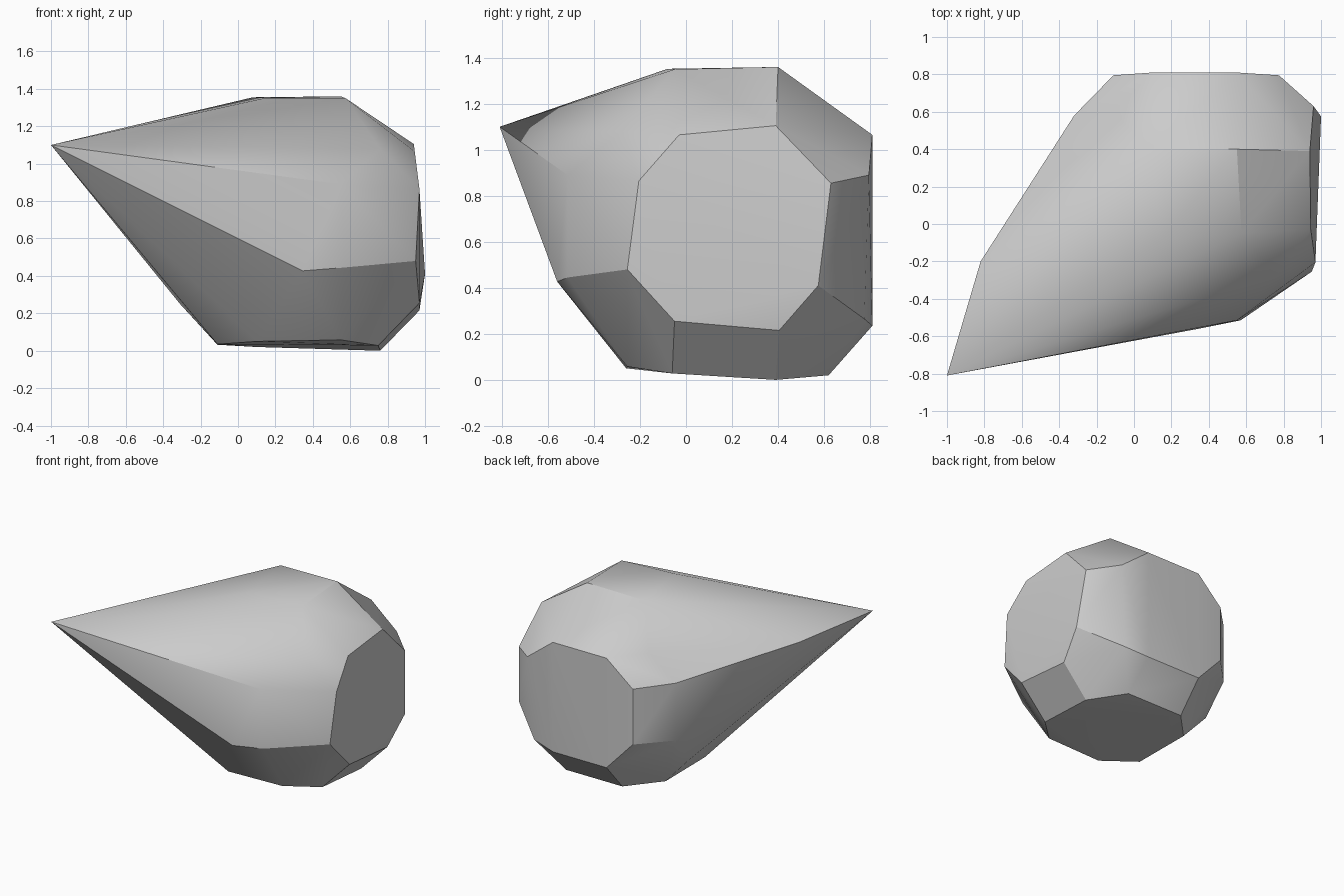
import bpy
import bmesh
import math
from mathutils import Vector

# Remove the default cube only
default_cube = bpy.data.objects.get("Cube")
if default_cube:
    bpy.data.objects.remove(default_cube, do_unlink=True)


def make_material(name, color):
    material = bpy.data.materials.new(name)
    material.use_nodes = True
    material.diffuse_color = color
    shader = material.node_tree.nodes["Principled BSDF"]
    shader.inputs["Base Color"].default_value = color
    return material


def make_hull(name, corners, material):
    """Wrap a tight faceted skin around the corner points."""
    mesh = bpy.data.meshes.new(name)
    stone = bpy.data.objects.new(name, mesh)
    bpy.context.collection.objects.link(stone)
    bm = bmesh.new()
    for corner in corners:
        bm.verts.new(Vector(corner))
    bmesh.ops.convex_hull(bm, input=bm.verts[:])
    loose = [vert for vert in bm.verts if not vert.link_faces]
    bmesh.ops.delete(bm, geom=loose, context='VERTS')
    # Merge nearly flat triangles into clean facets
    bmesh.ops.dissolve_limit(bm, angle_limit=math.radians(4),
                             verts=bm.verts[:], edges=bm.edges[:])
    bmesh.ops.recalc_face_normals(bm, faces=bm.faces[:])
    bm.to_mesh(mesh)
    bm.free()
    mesh.materials.append(material)
    return stone


# Eight-sided facet on the model's left
left_facet = [
    (.945, -.03, 1.065), (.94, .39, 1.105), (.96, .63, .855), (1, .575, .41),
    (.97, .405, .215), (.97, -.05, .255), (.95, -.255, .48), (.97, -.205, .865),
]
# Flat crown
top_facet = [(.55, .4, 1.36), (.575, -.05, 1.35), (.08, .4, 1.355), (.15, -.08, 1.352)]
# Eight-sided base
base_facet = [
    (.55, -.255, .058), (.1, -.26, .05), (.75, -.06, .028), (.76, .39, 0),
    (.57, .62, .02), (.1, .62, .02), (-.11, -.07, .035), (-.11, .4, .032),
]
# Eight-sided facet on the back
back_facet = [
    (.1, .81, 1.065), (.55, .81, 1.065), (.775, .795, .89), (.73, .775, .265),
    (.55, .81, .235), (.1, .81, .235), (-.11, .795, .46), (-.11, .795, .88),
]
# Front corners and the bevelled corner beside them
front_facet = [(.55, -.515, .89), (.57, -.515, .445), (.345, -.56, .427), (.76, -.28, 1.08)]
# Right side, drawn out towards the point
right_facet = [
    (-.32, .58, .465), (-.32, .58, .9), (-.31, .4, .25), (-.29, -.06, .235),
    (-.11, .6, 1.08), (-.82, -.2, 1.05),
]
point = [(-1, -.81, 1.1)]

grey = make_material("stone_grey", (.6, .6, .6, 1))
corners = (left_facet + top_facet + base_facet + back_facet
           + front_facet + right_facet + point)
stone = make_hull("pointed_stone", corners, grey)

# Soft shading across shallow facets, crisp lines at steep ones
bpy.ops.object.select_all(action='DESELECT')
stone.select_set(True)
bpy.context.view_layer.objects.active = stone
bpy.ops.object.shade_smooth_by_angle(angle=math.radians(30))
